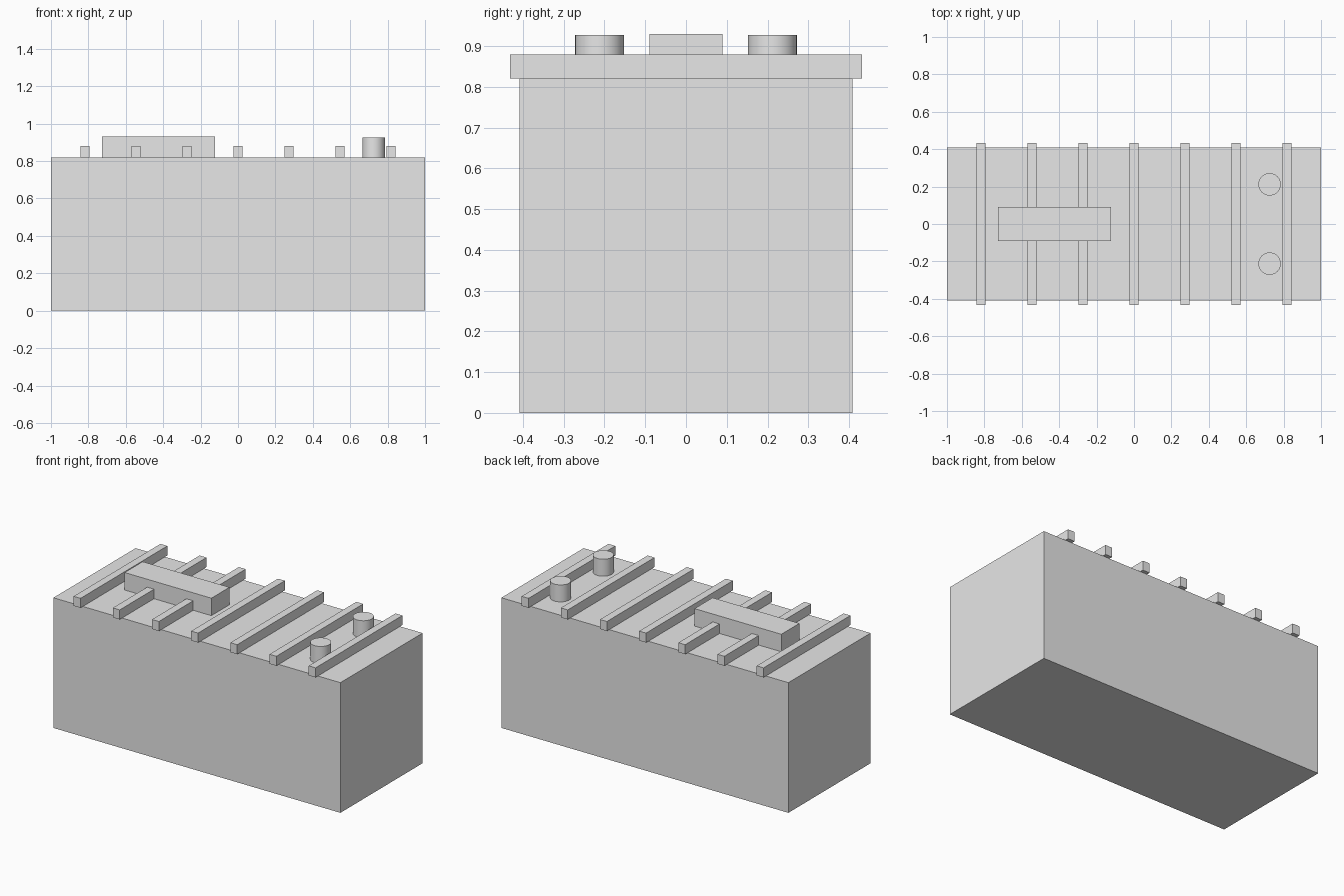
import bpy

cube = bpy.data.objects.get("Cube")
if cube:
    bpy.data.objects.remove(cube, do_unlink=True)

# Single plain grey
grey = bpy.data.materials.new("plain_grey")
grey.use_nodes = True
colour = (0.8, 0.8, 0.8, 1)
grey.diffuse_color = colour
grey.node_tree.nodes["Principled BSDF"].inputs["Base Color"].default_value = colour

TOP = 0.82


def finish(name):
    obj = bpy.context.object
    obj.name = name
    obj.data.materials.append(grey)
    return obj


def box(name, x, width, depth, bottom, top):
    bpy.ops.mesh.primitive_cube_add(size=1, location=(x, 0, (bottom + top) / 2))
    obj = bpy.context.object
    obj.scale = (width, depth, top - bottom)
    bpy.ops.object.transform_apply(location=False, rotation=False, scale=True)
    return finish(name)


# Main block
box("body", 0, 2, 0.818, 0, TOP)

# Cross ribs, overhanging the front and back edges
for i in range(7):
    box(f"rib_{i + 1}", (i - 3) * 0.273, 0.048, 0.864, TOP, 0.88)

# Raised bar across the ribs
box("handle_bar", -0.425, 0.605, 0.18, TOP, 0.93)

# Pair of round posts
for side, name in ((-1, "front_post"), (1, "back_post")):
    bpy.ops.mesh.primitive_cylinder_add(
        vertices=32, radius=0.06, depth=0.107,
        location=(0.725, side * 0.212, TOP + 0.0535))
    finish(name)
    bpy.ops.object.shade_smooth_by_angle()
